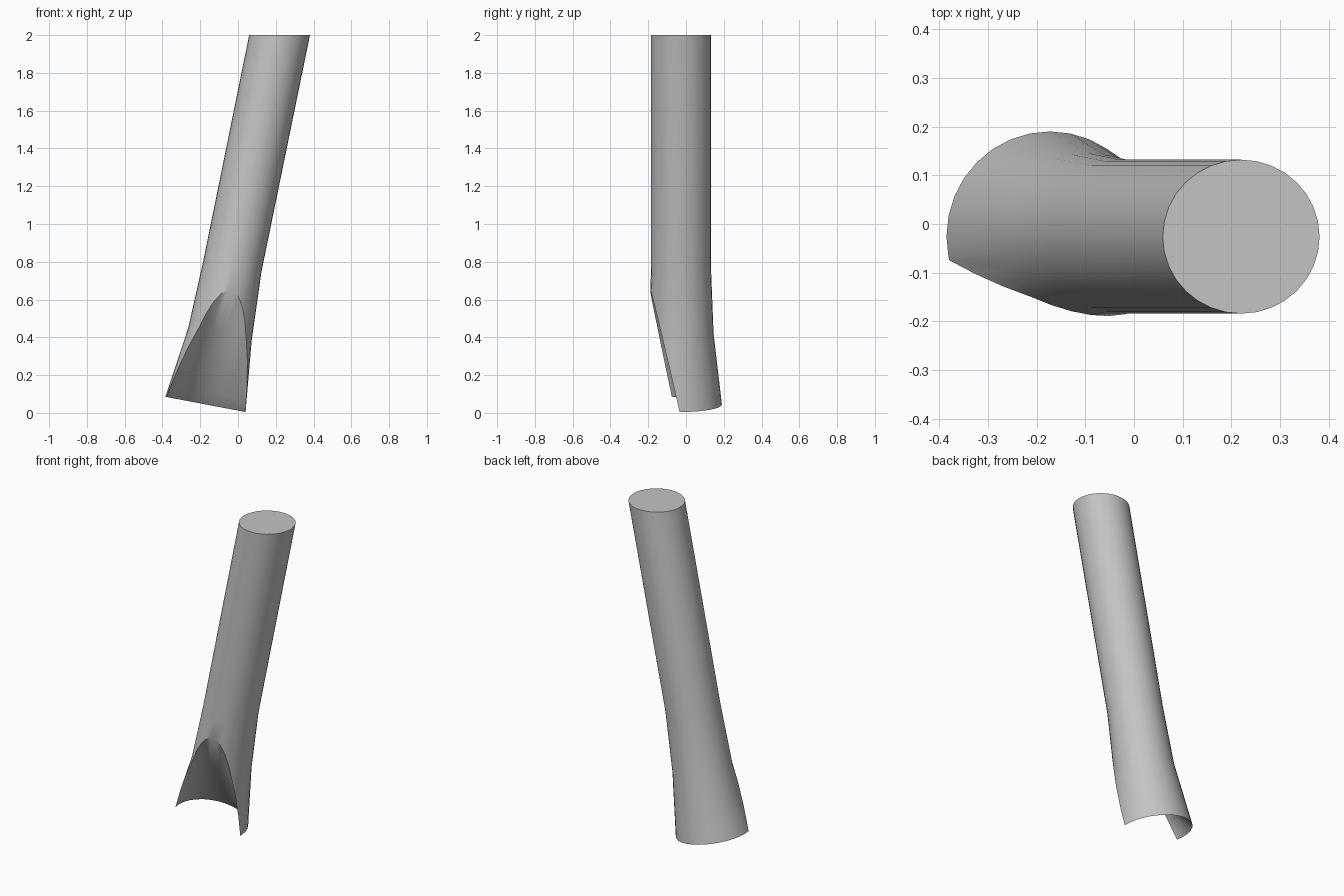
import bpy, bmesh, math
from mathutils import Vector

cube = bpy.data.objects.get("Cube")
if cube:
    bpy.data.objects.remove(cube, do_unlink=True)

SIDES = 32
CENTRE_Y = -0.026

# Plain grey material
grey = bpy.data.materials.new("plain grey")
grey.use_nodes = True
grey.diffuse_color = (0.55, 0.55, 0.55, 1)
grey.node_tree.nodes["Principled BSDF"].inputs["Base Color"].default_value = (0.55, 0.55, 0.55, 1)

bm = bmesh.new()


def ring(x, z, rx, ry, tilt):
    """Ring of points, leaning by the given drop per unit of x."""
    verts = []
    for i in range(SIDES):
        a = math.tau * i / SIDES
        dx = rx * math.cos(a)
        verts.append(bm.verts.new((x + dx, CENTRE_Y + ry * math.sin(a), z - tilt * dx)))
    return verts


# Leaning tube with a flared foot and a level top
rings = [
    ring(-0.1725, 0.045, 0.2125, 0.216, 0.19),
    ring(-0.095, 0.42, 0.168, 0.172, 0.19),
    ring(-0.03, 0.775, 0.154, 0.158, 0.19),
    ring(0.22, 2.0, 0.161, 0.158, 0.0),
]
for low, high in zip(rings, rings[1:]):
    for i in range(SIDES):
        j = (i + 1) % SIDES
        bm.faces.new((low[i], low[j], high[j], high[i]))
bm.faces.new(rings[-1])

# Scooped front: cut along a slanting plane, then fold the front piece inward
normal = Vector((-0.053, 1, 0.233)).normalized()
point = Vector((0, -0.035, 0))
bmesh.ops.bisect_plane(bm, geom=bm.verts[:] + bm.edges[:] + bm.faces[:],
                       dist=0.0005, plane_co=point, plane_no=normal)
for v in bm.verts:
    d = (v.co - point).dot(normal)
    if d < -0.0005:
        v.co -= 2 * d * normal

# Crescent underside between the outer rim and the scoop
rim = [e for e in bm.edges if e.is_boundary]
under = bmesh.ops.edgeloop_fill(bm, edges=rim)["faces"]
bmesh.ops.triangulate(bm, faces=under)
bmesh.ops.recalc_face_normals(bm, faces=bm.faces[:])

mesh = bpy.data.meshes.new("scooped_tube")
bm.to_mesh(mesh)
bm.free()
mesh.materials.append(grey)
tube = bpy.data.objects.new("scooped_tube", mesh)
bpy.context.collection.objects.link(tube)

# Smooth walls with sharp rims
bpy.ops.object.select_all(action="DESELECT")
tube.select_set(True)
bpy.context.view_layer.objects.active = tube
bpy.ops.object.shade_smooth_by_angle(angle=math.radians(30))
